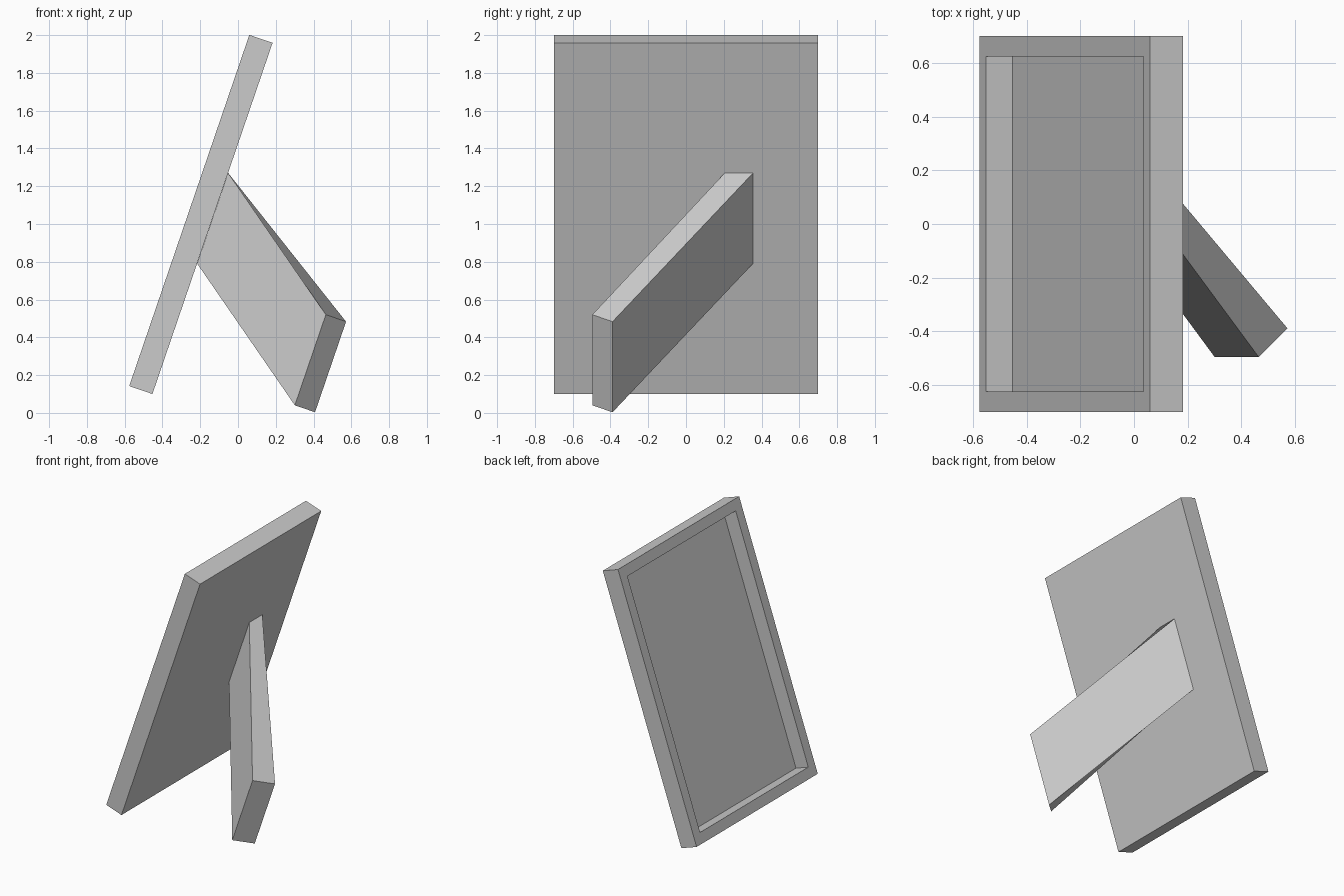
import bpy, bmesh
from mathutils import Vector

if "Cube" in bpy.data.objects:
    bpy.data.objects.remove(bpy.data.objects["Cube"])


def loft(name, start, end):
    """Closed solid between two matching quads."""
    bm = bmesh.new()
    a = [bm.verts.new(p) for p in start]
    b = [bm.verts.new(p) for p in end]
    cap = bm.faces.new(a)
    bm.faces.new(b[::-1])
    for i in range(4):
        j = (i + 1) % 4
        bm.faces.new((a[j], a[i], b[i], b[j]))
    bmesh.ops.recalc_face_normals(bm, faces=bm.faces)
    return bm, cap


def finish(name, bm):
    mesh = bpy.data.meshes.new(name)
    bm.to_mesh(mesh)
    bm.free()
    obj = bpy.data.objects.new(name, mesh)
    bpy.context.collection.objects.link(obj)
    return obj


# Leaning frame: lower edge, upward direction and outward normal of the display side
back_low = Vector((-0.453, 0, 0.10))
back_top = Vector((0.183, 0, 1.959))
up = (back_top - back_low).normalized()
out = Vector((-up.z, 0, up.x))
thick, border, depth, half = 0.13, 0.106, 0.105, Vector((0, 0.7, 0))


def slab_face(offset):
    lo, hi = back_low + out * offset, back_top + out * offset
    return [lo - half, lo + half, hi + half, hi - half]


# Frame with a recessed picture area
bm, front = loft("frame", slab_face(thick), slab_face(0))
bmesh.ops.inset_region(bm, faces=[front], thickness=border)
well = bmesh.ops.extrude_discrete_faces(bm, faces=[front])["faces"][0]
bmesh.ops.translate(bm, verts=well.verts, vec=-out * depth)
finish("frame", bm)

# Slanted easel leg, from the back of the frame to the foot
drop = up * 0.507
def leg_end(left, right):
    l, r = Vector(left), Vector(right)
    return [l, r, r - drop, l - drop]

bm, _ = loft("easel_leg",
             leg_end((-0.052, 0.205, 1.27), (-0.052, 0.355, 1.27)),
             leg_end((0.465, -0.496, 0.52), (0.572, -0.389, 0.483)))
finish("easel_leg", bm)
